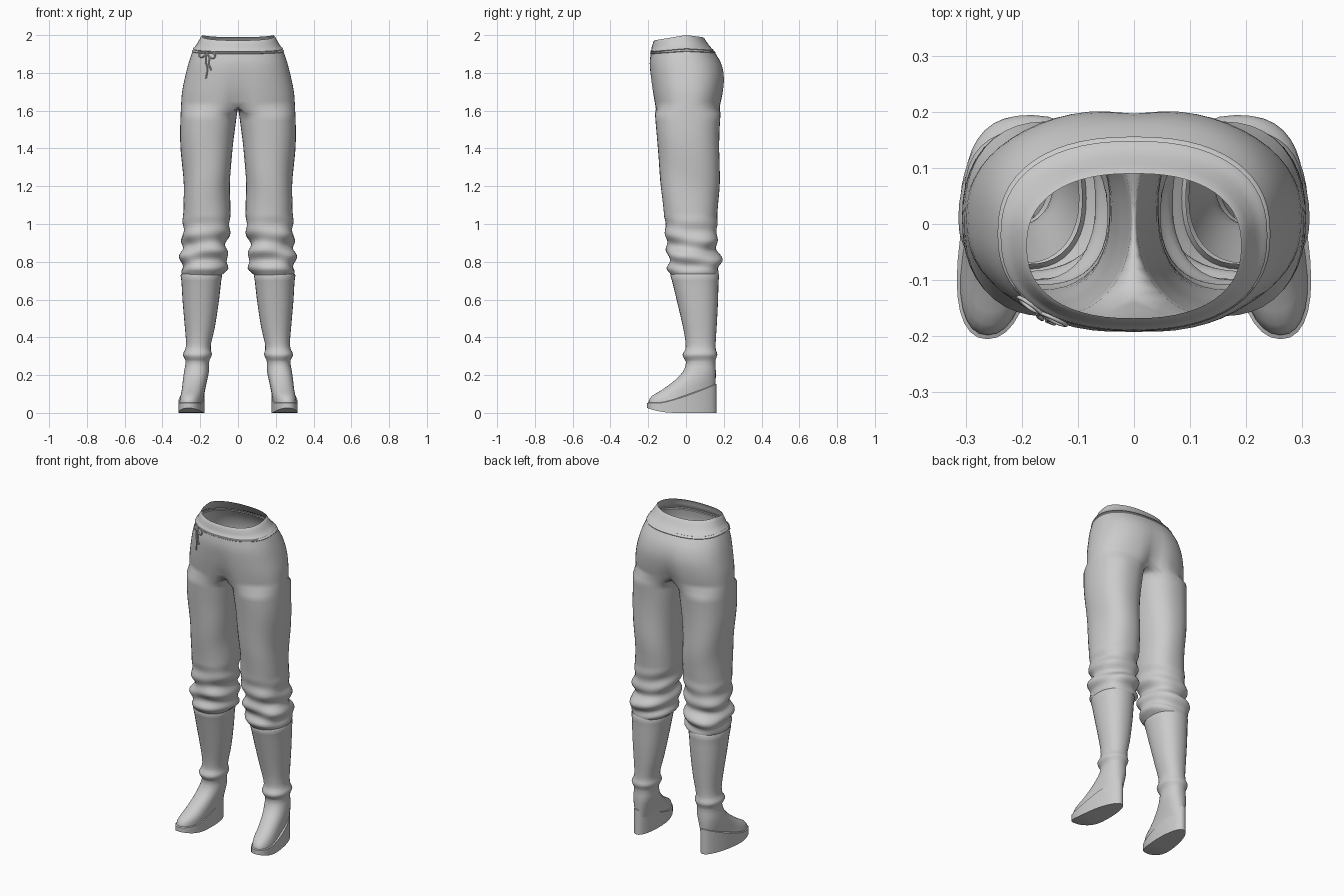
import bpy, bmesh, math

if "Cube" in bpy.data.objects:
    bpy.data.objects.remove(bpy.data.objects["Cube"])

grey = bpy.data.materials.new("light_grey")
grey.diffuse_color = (0.6, 0.6, 0.6, 1)
grey.use_nodes = True
grey.node_tree.nodes["Principled BSDF"].inputs["Base Color"].default_value = grey.diffuse_color


def sample(table, z):
    """Smooth (Catmull-Rom) lookup of a row by its first value; table ascends."""
    z = min(max(z, table[0][0]), table[-1][0])
    i = max(k for k in range(len(table) - 1) if table[k][0] <= z)
    p1, p2 = table[i], table[i + 1]
    p0, p3 = table[max(i - 1, 0)], table[min(i + 2, len(table) - 1)]
    t, h = (z - p1[0]) / (p2[0] - p1[0]), p2[0] - p1[0]
    out = []
    for a, b, c, d in list(zip(p0, p1, p2, p3))[1:]:
        m1 = (c - a) / (p2[0] - p0[0]) * h
        m2 = (d - b) / (p3[0] - p1[0]) * h
        out.append((2*t**3 - 3*t*t + 1) * b + (t**3 - 2*t*t + t) * m1
                   + (3*t*t - 2*t**3) * c + (t**3 - t*t) * m2)
    return out


def power(v, n):
    return math.copysign(abs(v) ** (2 / n), v)


def strip(bm, low, high, closed):
    n = len(high)
    for i in range(n if closed else n - 1):
        j = (i + 1) % n
        bm.faces.new((low[i], low[j], high[j], high[i]))


def finish(bm, name, angle=40):
    me = bpy.data.meshes.new(name)
    bm.to_mesh(me)
    bm.free()
    ob = bpy.data.objects.new(name, me)
    bpy.context.collection.objects.link(ob)
    me.materials.append(grey)
    bpy.ops.object.select_all(action='DESELECT')
    ob.select_set(True)
    bpy.context.view_layer.objects.active = ob
    bpy.ops.object.shade_smooth_by_angle(angle=math.radians(angle))
    mirror = ob.modifiers.new("mirror", 'MIRROR')
    mirror.merge_threshold = 0.0005
    return ob


# ---- trousers: two leg tubes joined to an open-topped hip shell ----
LEG = [  # z, inner x, outer x, front y, back y
    (0.73, 0.085, 0.293, -0.080, 0.172), (0.76, 0.062, 0.305, -0.090, 0.180),
    (0.80, 0.054, 0.304, -0.098, 0.180), (0.87, 0.060, 0.296, -0.098, 0.168),
    (0.95, 0.050, 0.293, -0.108, 0.165), (1.05, 0.042, 0.288, -0.118, 0.168),
    (1.20, 0.040, 0.290, -0.130, 0.175), (1.40, 0.030, 0.303, -0.150, 0.177),
    (1.50, 0.017, 0.306, -0.158, 0.178), (1.62, 0.000, 0.302, -0.167, 0.185)]
HIP = [  # z, outer x, front y, back y, centre dent
    (1.62, 0.302, -0.167, 0.185, 0.24), (1.70, 0.296, -0.180, 0.200, 0.10),
    (1.78, 0.280, -0.190, 0.205, 0.04), (1.85, 0.262, -0.194, 0.188, 0.01),
    (1.92, 0.238, -0.186, 0.150, 0.0), (1.96, 0.216, -0.181, 0.120, 0.0),
    (2.00, 0.193, -0.170, 0.092, 0.0)]
OUTER, INNER, CROTCH = 29, 11, 1.62


def leg_point(a, z):
    x0, x1, y0, y1 = sample(LEG, z)
    # slanted folds gathered above the cuff, fading up the leg
    k = max(0, min(1, (1.06 - z) / 0.2)) * min(1, (z - 0.73) / 0.04)
    fold = k * (0.011 * math.sin(62 * z + 1.6 * math.sin(a + 0.6))
                + 0.006 * math.sin(38 * z - 3 * a))
    k2 = max(0, 1 - abs(z - 1.2) / 0.35)
    fold += 0.004 * k2 * math.sin(14 * z + 2 * a)
    x = (x0 + x1) / 2 + ((x1 - x0) / 2 + fold) * power(math.cos(a), 2.3)
    y = (y0 + y1) / 2 + ((y1 - y0) / 2 + fold) * power(math.sin(a), 2.3)
    return max(x, 0.002), y, z


def hip_point(a, z, grow=0.0):
    xo, y0, y1, dent = sample(HIP, z)
    x = (xo + grow) * power(max(math.cos(a), 0), 2.35)
    y = (y0 + y1) / 2 + ((y1 - y0) / 2 + grow) * power(math.sin(a), 2.35)
    y *= 1 - dent * math.exp(-(x / 0.05) ** 2)
    lift = max(0, (z - 1.85) / 0.15)
    dip = 0.03 * max(0, -y / 0.18) + 0.012 * max(0, y / 0.1)
    return (0 if x < 1e-4 else x), y, z - lift * dip


half = math.radians(125)
angles = [-half + 2 * half * i / (OUTER - 1) for i in range(OUTER)]
angles += [half + (2 * math.pi - 2 * half) * (i + 1) / (INNER + 1) for i in range(INNER)]
hip_angles = [math.pi * (i / (OUTER - 1) - 0.5) for i in range(OUTER)]

bm = bmesh.new()
# turned-in hem, then the leg rows
hem = [leg_point(a, 0.73) for a in angles]
rows = [[(0.19 + (x - 0.19) * 0.93, 0.046 + (y - 0.046) * 0.93, 0.745) for x, y, z in hem], hem]
z = 0.74
while z < 1.6:
    rows.append([leg_point(a, z) for a in angles])
    z += 0.0125 if z < 1.06 else 0.04
# crotch row: the inner points lie on the centre plane
crotch = [hip_point(a, CROTCH) for a in hip_angles]
ya, yb = crotch[-1][1], crotch[0][1]
for i in range(INNER):
    t = (i + 1) / (INNER + 1)
    crotch.append((0, ya + (yb - ya) * t, CROTCH - 0.012 * math.sin(math.pi * t)))
rows.append(crotch)
rings = [[bm.verts.new(p) for p in r] for r in rows]
for low, high in zip(rings, rings[1:]):
    strip(bm, low, high, True)
# hip rows, with the double ridge of the waistband seam
levels = [(1.65 + 0.025 * i, 0) for i in range(11)]
levels += [(1.913, 0), (1.917, .004), (1.923, .004), (1.926, -.002), (1.929, .004),
           (1.934, .004), (1.938, 0), (1.96, 0), (1.98, 0), (1.995, 0.001), (2.0, -0.002)]
below = rings[-1][:OUTER]
for z, grow in levels:
    row = [bm.verts.new(hip_point(a, z, grow)) for a in hip_angles]
    strip(bm, below, row, False)
    below = row
finish(bm, "trousers", 50)

# ---- boots ----
BOOT = [  # z, inner x, outer x, front y, back y, heel taper
    (0.03, 0.172, 0.314, -0.198, 0.155, 0.30), (0.06, 0.172, 0.314, -0.198, 0.155, 0.30),
    (0.09, 0.170, 0.308, -0.180, 0.155, 0.28), (0.12, 0.167, 0.302, -0.130, 0.155, 0.22),
    (0.17, 0.160, 0.295, -0.062, 0.157, 0.12), (0.22, 0.152, 0.287, -0.015, 0.158, 0.05),
    (0.27, 0.153, 0.277, 0.000, 0.155, 0.0), (0.29, 0.146, 0.284, -0.012, 0.160, 0.0),
    (0.31, 0.138, 0.292, -0.018, 0.166, 0.0), (0.335, 0.144, 0.280, -0.004, 0.158, 0.0),
    (0.37, 0.142, 0.275, -0.002, 0.157, 0.0), (0.45, 0.123, 0.281, -0.015, 0.162, 0.0),
    (0.60, 0.100, 0.294, -0.050, 0.170, 0.0), (0.69, 0.090, 0.299, -0.072, 0.172, 0.0),
    (0.73, 0.084, 0.304, -0.083, 0.176, 0.0)]
SIDES = 32


def boot_ring(z, grow=0.0):
    x0, x1, y0, y1, taper = sample(BOOT, z)
    pts = []
    for i in range(SIDES):
        a = 2 * math.pi * i / SIDES
        s, c = math.sin(a), math.cos(a)
        wide = 1 - taper * (0.5 + 0.5 * s)
        x = (x0 + x1) / 2 + ((x1 - x0) / 2 * wide + grow) * power(c, 2.2)
        y = (y0 + y1) / 2 + ((y1 - y0) / 2 + grow) * power(s, 2.2)
        x -= taper * 0.06 * s      # toes turn outward
        pts.append((x, y, z))
    return pts


bm = bmesh.new()
heights = [0.03, 0.06, 0.075, 0.09, 0.105, 0.12, 0.145, 0.17, 0.195, 0.22, 0.245, 0.27, 0.28,
           0.29, 0.30, 0.31, 0.322, 0.335, 0.35, 0.37, 0.41, 0.45, 0.52, 0.60, 0.66, 0.70, 0.728]
rows = [boot_ring(z) for z in heights]
rows += [boot_ring(0.735, -0.004)]
rows += [[(x, y, 0.72) for x, y, z in boot_ring(0.73, -0.014)]]    # rolled rim
rings = [[bm.verts.new(p) for p in r] for r in rows]
for low, high in zip(rings, rings[1:]):
    strip(bm, low, high, True)
finish(bm, "boots", 50)

# wedge soles: higher at the heel, lifted a little at the toe
bm = bmesh.new()
bottom, side, top, lip = [], [], [], []
for (x, y, _), (xi, yi, _) in zip(boot_ring(0.05, 0.006), boot_ring(0.05, -0.006)):
    spring = 0.024 * max(0, (-y - 0.06) / 0.14) ** 2
    rise = 0.052 + 0.10 * max(0, (y + 0.14) / 0.30) ** 1.3
    bottom.append(bm.verts.new((x, y, spring)))
    side.append(bm.verts.new((x, y, spring + 0.012)))
    top.append(bm.verts.new((x, y, rise)))
    lip.append(bm.verts.new((xi, yi, rise + 0.006)))
for low, high in ((bottom, side), (side, top), (top, lip)):
    strip(bm, low, high, True)
bmesh.ops.triangulate(bm, faces=[bm.faces.new(bottom[::-1])])
finish(bm, "wedge_soles", 40)


# ---- drawstring bow on the front of the waistband ----
def front_y(x, z):
    xo, y0, y1, _ = sample(HIP, z)
    return (y0 + y1) / 2 - (y1 - y0) / 2 * (1 - (abs(x) / xo) ** 2.35) ** (1 / 2.35)


cords = [
    [(-.165, 1.905), (-.19, 1.915), (-.205, 1.89), (-.185, 1.885), (-.165, 1.902)],
    [(-.165, 1.905), (-.14, 1.91), (-.122, 1.885), (-.145, 1.88), (-.165, 1.902)],
    [(-.165, 1.903), (-.172, 1.87), (-.163, 1.82), (-.17, 1.77)],
    [(-.165, 1.903), (-.152, 1.88), (-.155, 1.85), (-.142, 1.815)]]
cu = bpy.data.curves.new("drawstring", 'CURVE')
cu.dimensions = '3D'
cu.bevel_depth = 0.004
cu.bevel_resolution = 1
cu.resolution_u = 5
cu.use_fill_caps = True
cu.materials.append(grey)
for cord in cords:
    sp = cu.splines.new('BEZIER')
    sp.bezier_points.add(len(cord) - 1)
    for bp, (x, z) in zip(sp.bezier_points, cord):
        bp.co = (x, front_y(x, z) - 0.004, z)
        bp.handle_left_type = bp.handle_right_type = 'AUTO'
bpy.context.collection.objects.link(bpy.data.objects.new("drawstring", cu))
